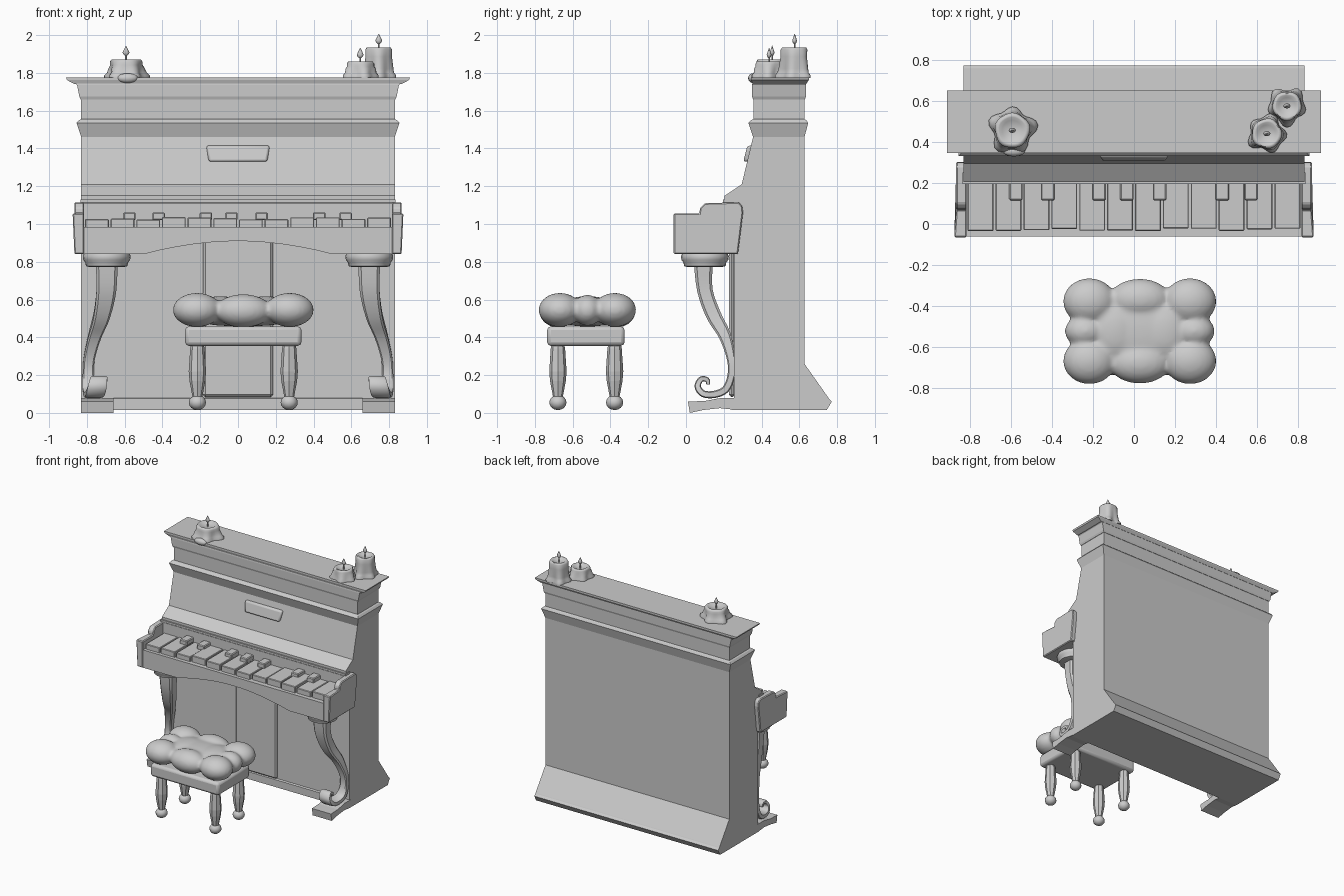
import bpy, bmesh, random
from math import sin, cos, pi, radians
from mathutils import Vector, Matrix

if "Cube" in bpy.data.objects:
    bpy.data.objects.remove(bpy.data.objects["Cube"])

random.seed(4)


def finish(bm, name, smooth=None, bevel=0, segs=2):
    bmesh.ops.recalc_face_normals(bm, faces=bm.faces)
    me = bpy.data.meshes.new(name)
    bm.to_mesh(me)
    bm.free()
    ob = bpy.data.objects.new(name, me)
    bpy.context.collection.objects.link(ob)
    if bevel:
        m = ob.modifiers.new("bevel", 'BEVEL')
        m.width, m.segments, m.limit_method = bevel, segs, 'ANGLE'
    if smooth:
        bpy.ops.object.select_all(action='DESELECT')
        ob.select_set(True)
        bpy.context.view_layer.objects.active = ob
        bpy.ops.object.shade_smooth_by_angle(angle=radians(smooth))
    return ob


def loft(name, rings, **kw):
    """Skin a list of equal-length closed rings and cap both ends."""
    bm = bmesh.new()
    rs = [[bm.verts.new(p) for p in r] for r in rings]
    n = len(rs[0])
    for a, b in zip(rs, rs[1:]):
        for i in range(n):
            bm.faces.new((a[i], a[(i + 1) % n], b[(i + 1) % n], b[i]))
    bm.faces.new(rs[0][::-1])
    bm.faces.new(rs[-1])
    return finish(bm, name, **kw)


def rect(z, y0, y1, hw, cx=0):
    return [(cx - hw, y0, z), (cx + hw, y0, z), (cx + hw, y1, z), (cx - hw, y1, z)]


def box(name, x0, x1, y0, y1, z0, z1, **kw):
    cx, hw = (x0 + x1) / 2, (x1 - x0) / 2
    return loft(name, [rect(z0, y0, y1, hw, cx), rect(z1, y0, y1, hw, cx)], **kw)


def side_prism(name, pts, x0, x1, **kw):
    return loft(name, [[(x, y, z) for y, z in pts] for x in (x0, x1)], **kw)


def lathe(name, prof, at, n=12, sy=1, **kw):
    return loft(name, [[(at[0] + r * cos(2 * pi * i / n), at[1] + sy * r * sin(2 * pi * i / n), at[2] + z)
                        for i in range(n)] for r, z in prof], **kw)


def catmull(pts, sub=4):
    out = []
    for i in range(len(pts) - 1):
        p = [Vector(pts[min(max(i + k, 0), len(pts) - 1)]) for k in (-1, 0, 1, 2)]
        for s in range(sub):
            t = s / sub
            out.append(0.5 * (2 * p[1] + (p[2] - p[0]) * t + (2 * p[0] - 5 * p[1] + 4 * p[2] - p[3]) * t * t
                              + (3 * p[1] - p[0] - 3 * p[2] + p[3]) * t ** 3))
    return out + [Vector(pts[-1])]


# Piano case: stacked rectangles (z, front y, back y, half width)
loft("piano_case", [rect(*r) for r in [
    (.015, .24, .745, .83), (.06, .24, .772, .83), (.075, .24, .757, .83), (.08, .255, .754, .83),
    (.26, .255, .627, .83), (1.09, .255, .627, .83), (1.10, .215, .627, .83), (1.125, .205, .627, .83),
    (1.15, .205, .627, .83), (1.21, .295, .627, .83), (1.46, .355, .627, .83),
    (1.535, .33, .647, .855), (1.55, .345, .637, .842), (1.555, .358, .627, .83), (1.665, .358, .627, .83)]])
loft("cornice", [rect(*r) for r in [
    (1.66, .355, .63, .833), (1.675, .35, .635, .84), (1.735, .35, .635, .852), (1.75, .352, .635, .865)]])
loft("top_slab", [rect(*r) for r in [
    (1.742, .352, .637, .868), (1.762, .345, .65, .905), (1.775, .345, .65, .91)]])
# Raised moulding lines along the front
box("ledge_moulding", -.835, .835, .195, .25, 1.115, 1.13)

# Lower front door and floor feet
box("front_door", -.185, .185, .228, .26, .085, .95, bevel=.012, segs=1)
for s in (-1, 1):
    x0, x1 = sorted((s * .66, s * .832))
    side_prism("floor_foot", [(.02, 0), (.09, .015), (.18, .025), (.27, .015), (.27, .08), (.19, .08),
                              (.10, .063), (.01, .06)], x0, x1)

# Music rest plate
loft("music_rest", [[(-.155, y + .0, 1.33), (.155, y, 1.33), (.168, y + .022, 1.415), (-.168, y + .022, 1.415)]
                    for y in (.303, .335)], bevel=.012, smooth=35)

# Keyboard bed with arched apron
arch = [(-.50 + i / 12, .84 + .07 * sin(pi * i / 12) ** .9 if 0 < i < 12 else .84) for i in range(13)]
outline = [(-.83, .985), (-.83, .84)] + arch + [(.83, .84), (.83, .985)]
loft("key_bed", [[(x, y, z) for x, z in outline] for y in (-.06, .26)])

# Cheek blocks at both ends of the keyboard
cheek = [(-.065, .84), (-.065, 1.055), (.07, 1.055), (.075, 1.085), (.10, 1.11), (.28, 1.115),
         (.298, 1.095), (.302, 1.06), (.275, .84)]
for s in (-1, 1):
    loft("cheek_block", [[(s * .815, y, z) for y, z in cheek],
                         [(s * (.866 + (.01 if z > 1 and y < .07 else 0)), y, z) for y, z in cheek]],
         bevel=.006, segs=1)
box("fallboard", -.82, .82, .20, .26, .98, 1.11)

# Keys: twelve whites, slightly uneven, and groups of two and three blacks
kw = 1.63 / 12
for i in range(12):
    x = -.815 + i * kw
    dz, dy = random.uniform(-.008, .008), random.uniform(-.008, .008)
    box("white_key", x + .005, x + kw - .005, -.028 + dy, .21, .98, 1.03 + dz, bevel=.004, segs=1)
for x in (-.575, -.42, -.17, -.035, .125, .43, .57):
    box("black_key", x - .033, x + .033, .115, .21, 1.02, 1.062, bevel=.006, segs=1)

# Scrolled front legs: path of (x, y, z, width, thickness)
top = [(.695, .092, .79, .115, .10), (.697, .10, .65, .105, .082), (.72, .145, .52, .088, .08),
       (.757, .205, .41, .07, .065), (.787, .238, .29, .06, .045), (.792, .24, .2, .06, .04)]
scroll = [(.785, .21, .125, .075, .04), (.77, .15, .098, .09, .038), (.757, .09, .102, .10, .036),
          (.745, .062, .14, .10, .034), (.737, .08, .178, .09, .03), (.735, .112, .175, .085, .026),
          (.735, .118, .15, .08, .02)]
path = [Vector(p) for p in catmull(top + scroll)]
for s in (-1, 1):
    rings = []
    for i, p in enumerate(path):
        a, b = path[max(i - 1, 0)], path[min(i + 1, len(path) - 1)]
        d = Vector((b[1] - a[1], b[2] - a[2])).normalized()
        ny, nz = -d.y * p[4] / 2, d.x * p[4] / 2
        w = p[3] / 2
        rings.append([(s * p[0] + u * w, p[1] + v * ny, p[2] + v * nz)
                      for u, v in ((-1, -.7), (-.75, -1), (.75, -1), (1, -.7), (1, .7), (.75, 1), (-.75, 1), (-1, .7))])
    loft("front_leg", rings, smooth=35)
    lathe("leg_cap", [(.09, -.068), (.11, -.063), (.113, -.045), (.124, -.03), (.127, -.01), (.12, .005)],
          (s * .695, .10, .84), n=20, smooth=40)

# Stool frame and turned legs
cx, cy = .028, -.53
box("stool_frame", cx - .308, cx + .308, cy - .205, cy + .205, .355, .458, bevel=.02, smooth=40)
for lx in (-.243, .243):
    for ly in (-.148, .152):
        lathe("stool_leg", [(.034, .36), (.038, .34), (.046, .22), (.042, .17), (.026, .085), (.02, .07)],
              (cx + lx, cy + ly, 0), n=8)
        lathe("stool_foot", [(.045 * sin(pi * t / 8) + .0005, .055 - .04 * cos(pi * t / 8)) for t in range(9)],
              (cx + lx, cy + ly, 0), n=12, smooth=60)

# Tufted cushion: overlapping ellipsoids fused by remeshing
bm = bmesh.new()
lobes = [(0, 0, .535, .33, .22, .078)]
for sx in (-1, 1):
    lobes += [(sx * .245, sy * .145, .545, .128, .113, .09) for sy in (-1, 1)]
    lobes += [(sx * .265, 0, .543, .10, .078, .082), (0, sx * .155, .54, .15, .10, .088)]
    lobes += [(sx * .12, 0, .54, .14, .17, .078)]
for x, y, z, rx, ry, rz in lobes:
    bmesh.ops.create_icosphere(bm, subdivisions=4, radius=1,
                               matrix=Matrix.Translation((cx + x, cy + .008 + y, z)) @ Matrix.Diagonal((rx, ry, rz, 1)))
cushion = finish(bm, "seat_cushion")
m = cushion.modifiers.new("fuse", 'REMESH')
m.mode, m.voxel_size, m.use_smooth_shade = 'VOXEL', .012, True
m = cushion.modifiers.new("soften", 'SMOOTH')
m.factor, m.iterations = .5, 6


# Melted candles
def candle(x, y, h, r, base, ph):
    z0, n = 1.772, 32
    levels = [(0, base, .13), (.015, base * 1.0, .13), (.03, base * .88, .12), (.05, r * 1.12, .08),
              (h * .7, r * 1.02, .05), (h - .012, r * 1.04, .03), (h, r * .93, .02), (h, r * .78, .02),
              (h - .012, r * .6, 0), (h - .018, r * .1, 0)]
    rings = []
    for z, rad, wob in levels:
        ring = []
        for i in range(n):
            t = 2 * pi * i / n
            k = rad * (1 + wob * (sin(5 * t + ph) + .5 * sin(3 * t + 2 * ph)))
            ring.append((x + k * cos(t), y + k * sin(t), z0 + z))
        rings.append(ring)
    loft("candle", rings, smooth=60)
    lathe("candle_wick", [(.005, -.02), (.005, .03)], (x, y, z0 + h), n=6)
    lathe("candle_flame", [(.002, .015), (.014, .026), (.018, .036), (.011, .052), (.001, .072)],
          (x, y, z0 + h), n=8, sy=.7, smooth=60)


candle(-.593, .456, .10, .082, .108, .4)
candle(.647, .44, .088, .07, .088, 1.7)
candle(.745, .575, .163, .068, .088, 3.1)

# Wax drip hanging over the front edge
bm = bmesh.new()
bmesh.ops.create_uvsphere(bm, u_segments=16, v_segments=10, radius=1,
                          matrix=Matrix.Translation((-.585, .355, 1.772)) @ Matrix.Diagonal((.055, .026, .026, 1)))
finish(bm, "wax_drip", smooth=60)
